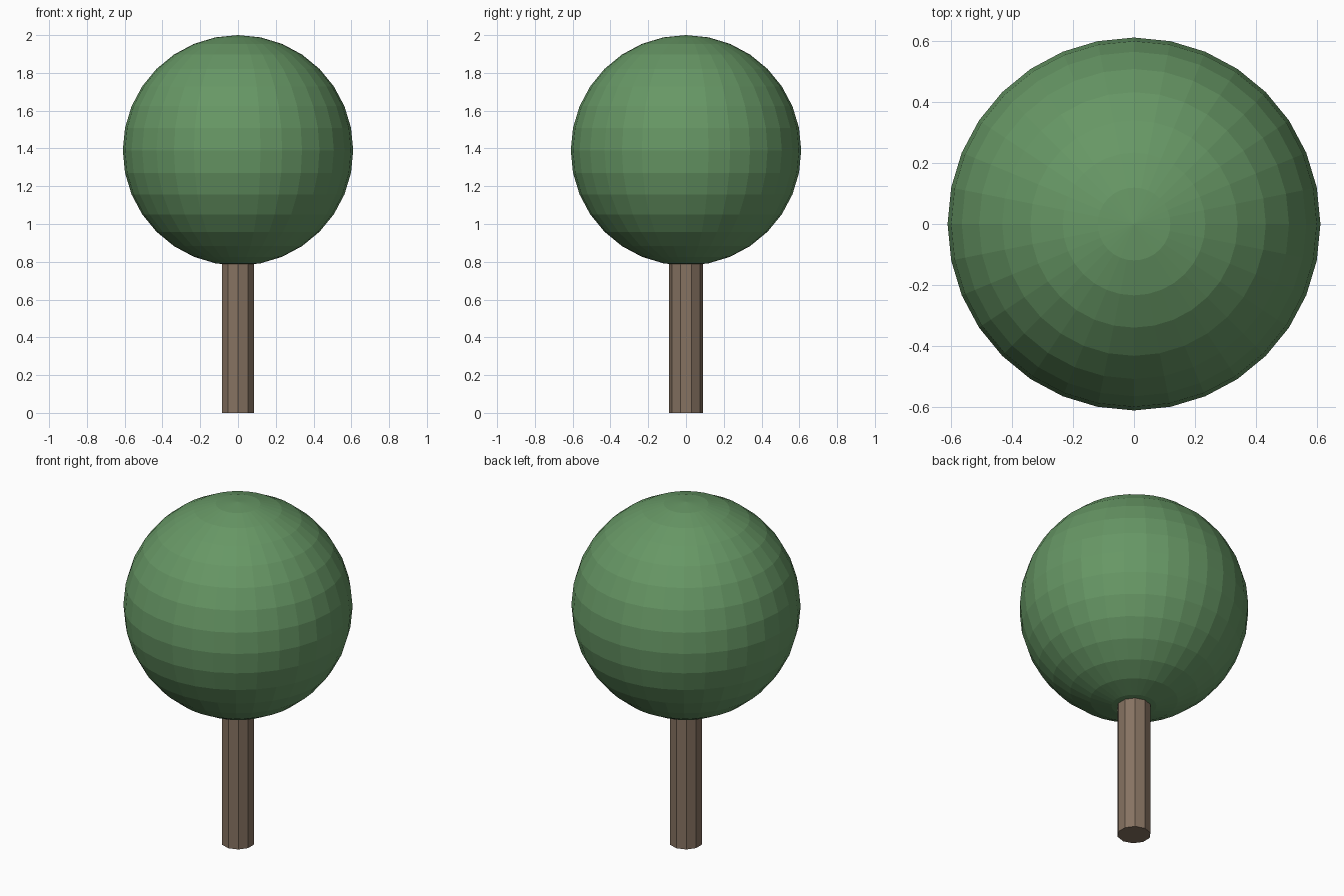
import bpy

cube = bpy.data.objects.get("Cube")
if cube:
    bpy.data.objects.remove(cube, do_unlink=True)


def make_material(name, color):
    mat = bpy.data.materials.new(name)
    mat.use_nodes = True
    mat.diffuse_color = color
    bsdf = mat.node_tree.nodes["Principled BSDF"]
    bsdf.inputs["Base Color"].default_value = color
    return mat


def finish(name, mat):
    obj = bpy.context.object
    obj.name = name
    obj.data.name = name
    obj.data.materials.append(mat)
    bpy.ops.object.shade_flat()
    return obj


leaf_green = make_material("leaf green", (0.135, 0.31, 0.13, 1))
bark_brown = make_material("bark brown", (0.24, 0.17, 0.12, 1))

# Trunk: ten-sided post that runs a little way into the crown
trunk_height = 0.85
bpy.ops.mesh.primitive_cylinder_add(
    vertices=10, radius=0.09, depth=trunk_height, location=(0, 0, trunk_height / 2))
finish("trunk", bark_brown)

# Crown: faceted ball of leaves
crown_radius = 0.61
bpy.ops.mesh.primitive_uv_sphere_add(
    segments=32, ring_count=16, radius=crown_radius, location=(0, 0, 2 - crown_radius))
finish("crown", leaf_green)
